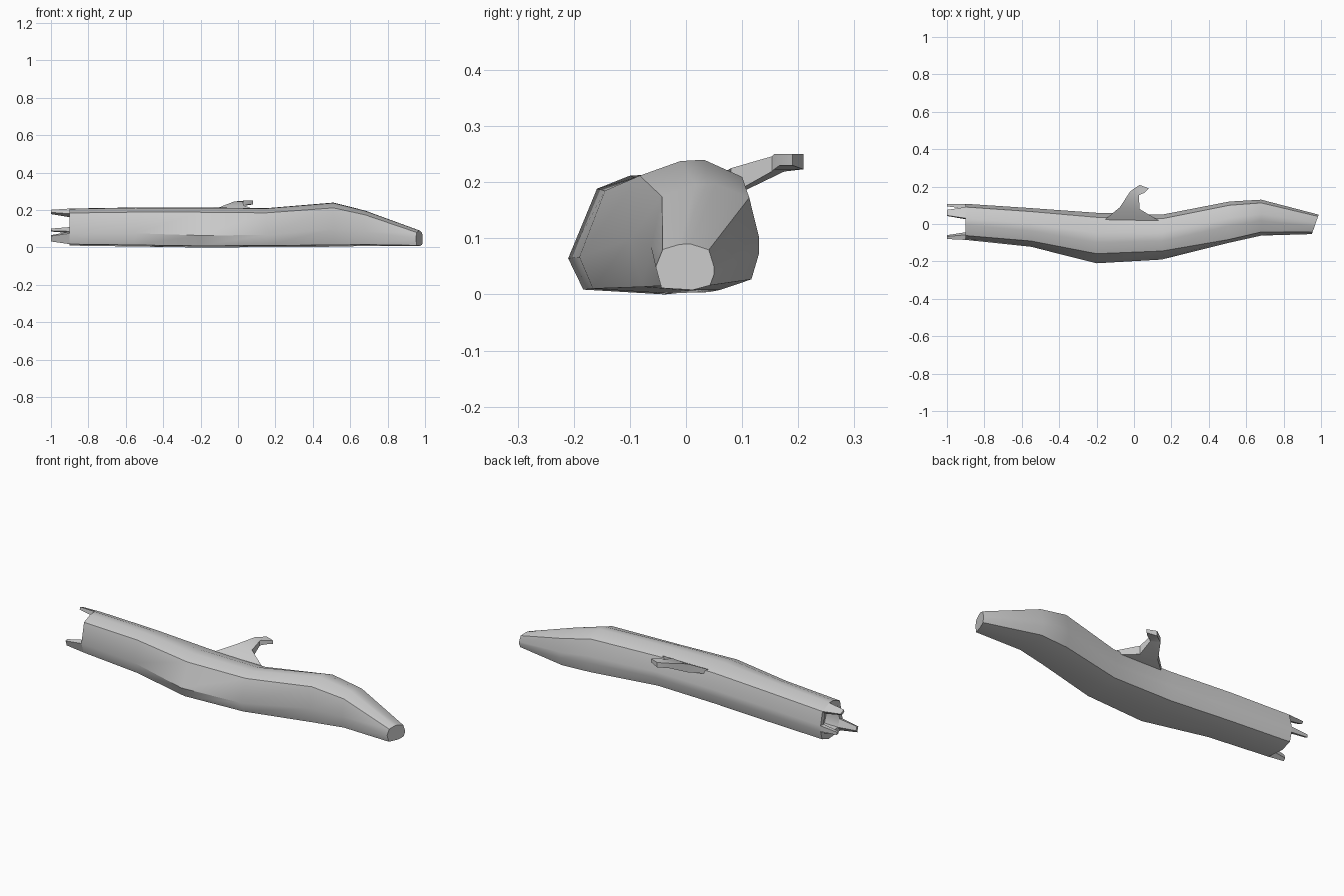
import bpy, bmesh
from mathutils import Vector

if "Cube" in bpy.data.objects:
    bpy.data.objects.remove(bpy.data.objects["Cube"])


def section(x, y0, y1, z0, z1, shoulder, side, tilt=0.0, shrink=1.0):
    """Ten-sided irregular cross-section fitted to its y and z limits."""
    shape = [(0, side), (shoulder, .88), (.41, .99), (.6, 1), (.91, .87),
             (1, .5), (1, .34), (.93, .1), (.64, 0), (.1, .04)]
    ring = []
    for u, v in shape:
        u = .5 + (u - .5) * shrink
        v = .5 + (v - .5) * shrink
        y = y0 + (y1 - y0) * u
        ring.append(Vector((x + tilt * y, y, z0 + (z1 - z0) * v)))
    return ring


def loft(bm, rings, cap_start=True, cap_end=True):
    loops = [[bm.verts.new(p) for p in r] for r in rings]
    n = len(loops[0])
    for a, b in zip(loops, loops[1:]):
        for i in range(n):
            bm.faces.new((a[i], a[(i + 1) % n], b[(i + 1) % n], b[i]))
    if cap_start:
        bm.faces.new(loops[0])
    if cap_end:
        bm.faces.new(loops[-1])


def finish(bm, name, angle=0.6):
    bmesh.ops.recalc_face_normals(bm, faces=bm.faces)
    mesh = bpy.data.meshes.new(name)
    bm.to_mesh(mesh)
    bm.free()
    ob = bpy.data.objects.new(name, mesh)
    bpy.context.collection.objects.link(ob)
    bpy.ops.object.select_all(action='DESELECT')
    ob.select_set(True)
    bpy.context.view_layer.objects.active = ob
    bpy.ops.object.shade_smooth_by_angle(angle=angle)
    return ob


# Trunk: hollow broken end on the left, cut tip on the right
broken = (-.085, .108, .01, .208, .12, .33)
body = [
    section(-.9, *broken),
    section(-.55, -.122, .085, .005, .214, .15, .34),
    section(-.2, -.21, .06, 0, .214, .19, .3),
    section(.15, -.19, .05, .002, .21, .19, .31),
    section(.51, -.1, .12, .004, .24, .08, .4),
    section(.68, -.062, .13, .008, .197, .1, .4),
    section(.97, -.054, .05, .008, .09, .12, .5, .35),
]
hollow = [section(-.82, *broken, shrink=.68), section(-.9, *broken, shrink=.72)]
bm = bmesh.new()
loft(bm, hollow + body, True, True)
finish(bm, "trunk")

# Splinters: tapered continuations of the bark wall
outer = section(-.9, *broken)
inner = section(-.9, *broken, shrink=.72)
bm = bmesh.new()
for i in (3, 5, 9):
    j = (i + 1) % 10
    base = [outer[i], outer[j], inner[j], inner[i]]
    mid = sum(base, Vector()) / 4
    out = (outer[i] + outer[j]) / 2
    tip = [out.lerp(p, .5) for p in base]
    for p in tip:
        p.x = -1.0
    loft(bm, [base, tip], False, True)
finish(bm, "splinters", .5)

# Branch stub: flared root narrowing to a bent tip
path = [((-.16, .02), (.13, .02), .165, .188),
        ((-.075, .09), (.03, .08), .178, .225),
        ((-.02, .175), (.026, .153), .219, .246),
        ((.03, .209), (.032, .157), .223, .25),
        ((.08, .19), (.056, .167), .23, .25)]
bm = bmesh.new()
loft(bm, [[Vector((*l, zb)), Vector((*r, zb)), Vector((*r, zt)), Vector((*l, zt))]
          for l, r, zb, zt in path])
finish(bm, "branch_stub", .6)
